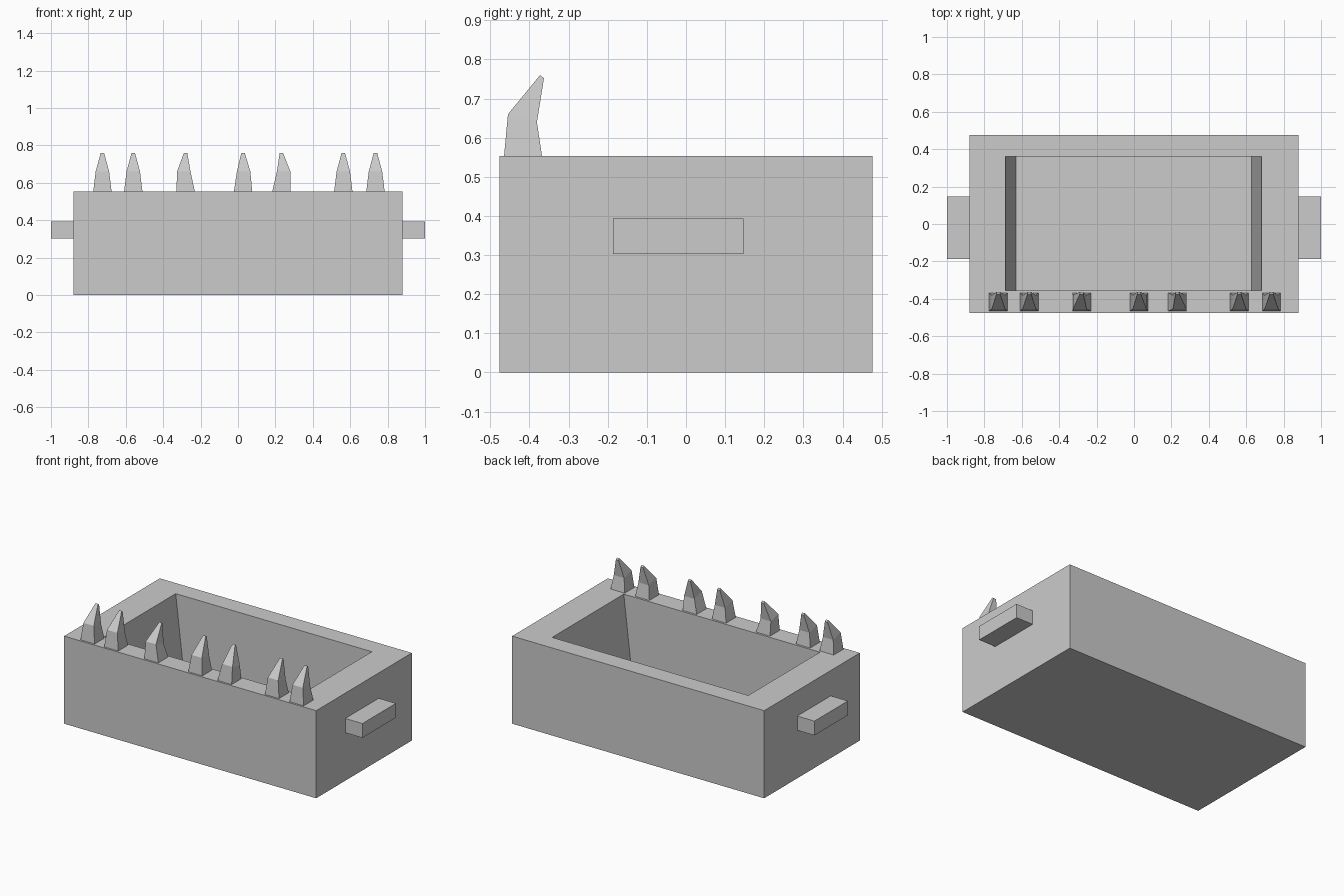
import bpy, bmesh

if "Cube" in bpy.data.objects:
    bpy.data.objects.remove(bpy.data.objects["Cube"])


def loft(name, rings):
    """Join rectangular rings (x0, x1, y0, y1, z_front, z_back) and cap both ends."""
    bm = bmesh.new()
    loops = []
    for x0, x1, y0, y1, zf, zb in rings:
        pts = [(x0, y0, zf), (x1, y0, zf), (x1, y1, zb), (x0, y1, zb)]
        loops.append([bm.verts.new(p) for p in pts])
    for a, b in zip(loops, loops[1:]):
        for i in range(4):
            j = (i + 1) % 4
            bm.faces.new((a[i], a[j], b[j], b[i]))
    bm.faces.new(loops[0][::-1])
    bm.faces.new(loops[-1])
    bmesh.ops.recalc_face_normals(bm, faces=bm.faces)
    mesh = bpy.data.meshes.new(name)
    bm.to_mesh(mesh)
    bm.free()
    obj = bpy.data.objects.new(name, mesh)
    bpy.context.collection.objects.link(obj)
    return obj


TOP = 0.553

# Hollow trough: outer walls, rim, inner walls tapering to the floor
loft("trough", [
    (-0.88, 0.88, -0.477, 0.477, 0, 0),
    (-0.88, 0.88, -0.477, 0.477, TOP, TOP),
    (-0.687, 0.683, -0.355, 0.36, TOP, TOP),
    (-0.632, 0.628, -0.355, 0.36, 0.08, 0.08),
])

# Side handles
for side, x0, x1 in (("left", -1.0, -0.88), ("right", 0.88, 1.0)):
    loft(side + "_handle", [(x0, x1, -0.187, 0.147, z, z) for z in (0.303, 0.393)])

# Row of teeth along the front rim: centre x, sideways lean of the middle ring
teeth = [(-0.725, 0), (-0.56, 0), (-0.28, -0.01), (0.027, 0.003),
         (0.232, 0.012), (0.563, 0), (0.735, 0)]
for n, (x, lean) in enumerate(teeth, 1):
    m = x + lean
    loft(f"tooth_{n}", [
        (x - 0.049, x + 0.049, -0.465, -0.368, TOP, TOP),
        (m - 0.036, m + 0.036, -0.455, -0.381, 0.66, 0.64),
        (x - 0.009, x + 0.009, -0.373, -0.363, 0.76, 0.752),
    ])
